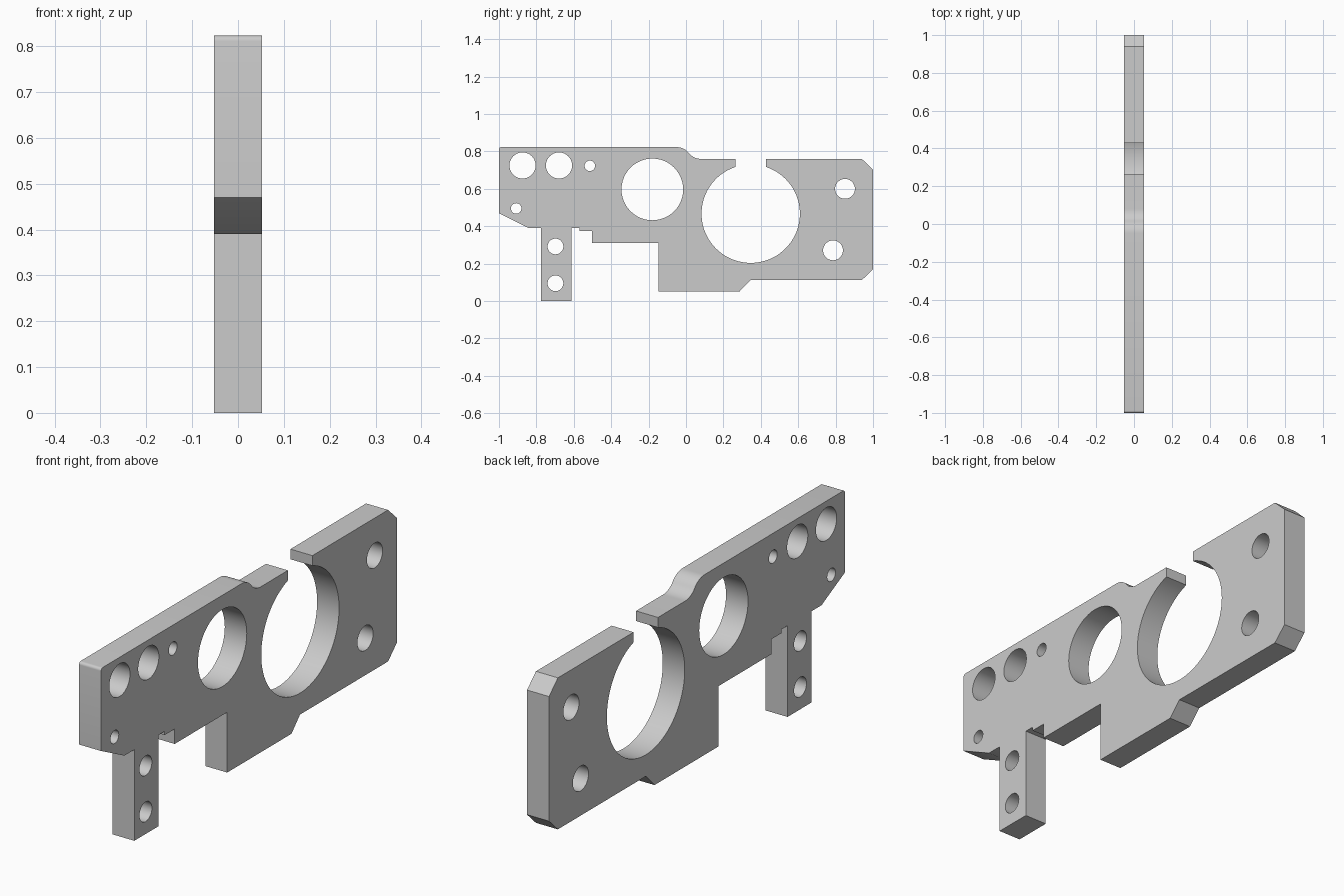
import bpy, bmesh
from math import cos, sin, radians, asin, degrees

cube = bpy.data.objects.get("Cube")
if cube:
    bpy.data.objects.remove(cube, do_unlink=True)

HALF = 0.052            # half thickness of the plate
TOP, STEP = 0.823, 0.76  # heights of the two top edges


def arc(cy, cz, r, start, end, steps):
    """Points on an arc in the side plane, angles in degrees."""
    angles = [radians(start + (end - start) * i / steps) for i in range(steps + 1)]
    return [(cy + r * cos(a), cz + r * sin(a)) for a in angles]


# Outer profile (y, z), clockwise from the upper front corner
R, SWEEP = 0.083, 51.7
BORE = 0.263
slot = degrees(asin(0.0825 / BORE))
outline = arc(-0.988, TOP - 0.012, 0.012, 180, 90, 5)
# Curved step between the two top edges
outline += arc(-0.05, TOP - R, R, 90, 90 - SWEEP, 10)
outline += arc(0.08, STEP + R, R, 270 - SWEEP, 270, 10)[1:]
# Slot opening into the large bore
outline += [(0.2635, STEP)]
outline += arc(0.346, 0.467, BORE, 90 + slot, 450 - slot, 72)
outline += [(0.4285, STEP)]
# Chamfered back end and stepped underside
outline += [(0.94, STEP), (1, 0.703), (1, 0.17), (0.94, 0.112),
            (0.345, 0.112), (0.287, 0.052), (-0.147, 0.052), (-0.147, 0.31),
            (-0.502, 0.31), (-0.502, 0.374), (-0.57, 0.374), (-0.57, 0.39)]
# Leg and sloped front corner
outline += [(-0.612, 0.39), (-0.612, 0), (-0.775, 0), (-0.775, 0.39),
            (-0.842, 0.39), (-1, 0.47)]

# Round through holes: y, z, radius
holes = [(-0.18, 0.597, 0.165), (-0.874, 0.725, 0.07), (-0.679, 0.725, 0.07),
         (-0.514, 0.723, 0.028), (-0.908, 0.495, 0.028),
         (-0.698, 0.292, 0.042), (-0.698, 0.095, 0.042),
         (0.85, 0.6, 0.053), (0.786, 0.271, 0.053)]

# Filled flat curve, extruded to both sides
curve = bpy.data.curves.new("plate_profile", 'CURVE')
curve.dimensions = '2D'
curve.fill_mode = 'BOTH'
curve.extrude = HALF
for loop in [outline] + [arc(y, z, r, 0, 360, 48)[:-1] for y, z, r in holes]:
    spline = curve.splines.new('POLY')
    spline.points.add(len(loop) - 1)
    for point, (y, z) in zip(spline.points, loop):
        point.co = (y, z, 0, 1)
    spline.use_cyclic_u = True

plate = bpy.data.objects.new("bracket_plate", curve)
bpy.context.collection.objects.link(plate)
plate.rotation_euler = (radians(90), 0, radians(90))
bpy.ops.object.select_all(action='DESELECT')
plate.select_set(True)
bpy.context.view_layer.objects.active = plate
bpy.ops.object.convert(target='MESH')
plate = bpy.context.view_layer.objects.active
bpy.ops.object.transform_apply(location=False, rotation=True, scale=False)

# Weld the caps to the walls
bm = bmesh.new()
bm.from_mesh(plate.data)
bmesh.ops.remove_doubles(bm, verts=bm.verts, dist=0.0002)
bmesh.ops.recalc_face_normals(bm, faces=bm.faces)
bm.to_mesh(plate.data)
bm.free()

# Plain grey finish
grey = bpy.data.materials.new("light_grey")
grey.use_nodes = True
colour = (0.6, 0.6, 0.6, 1)
grey.diffuse_color = colour
grey.node_tree.nodes["Principled BSDF"].inputs["Base Color"].default_value = colour
plate.data.materials.clear()
plate.data.materials.append(grey)

bpy.ops.object.shade_smooth_by_angle(angle=radians(30))
